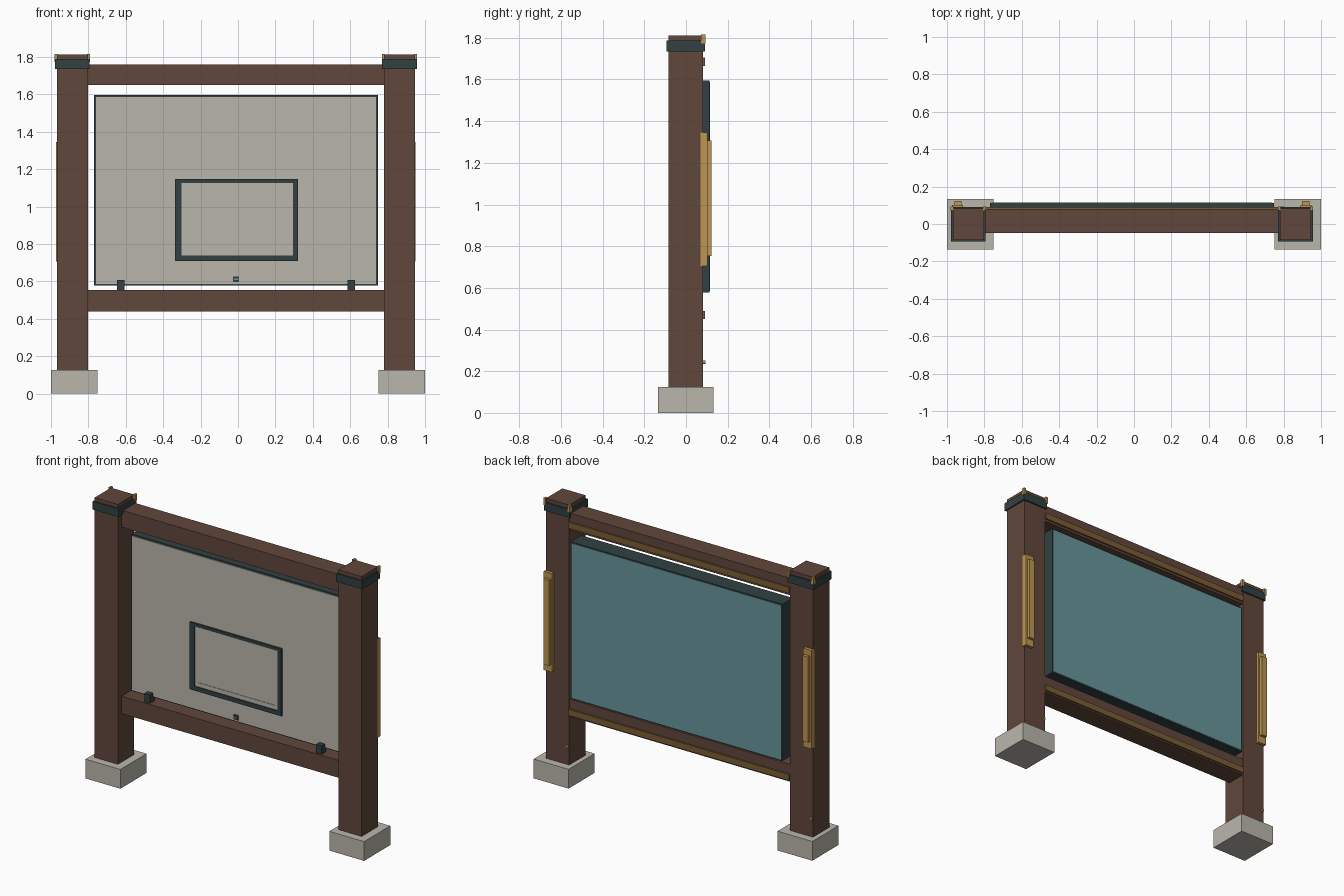
import bpy, math

if "Cube" in bpy.data.objects:
    bpy.data.objects.remove(bpy.data.objects["Cube"])


def material(name, r, g, b):
    lin = [((c / 255 + 0.055) / 1.055) ** 2.4 for c in (r, g, b)]
    m = bpy.data.materials.new(name)
    m.diffuse_color = (*lin, 1)
    m.use_nodes = True
    m.node_tree.nodes["Principled BSDF"].inputs["Base Color"].default_value = m.diffuse_color
    return m


BROWN = material("brown_wood", 97, 71, 60)
STONE = material("pale_stone", 186, 183, 171)
DARK = material("dark_metal", 49, 64, 66)
GOLD = material("brass", 190, 150, 82)
BRONZE = material("dull_bronze", 122, 93, 52)
TEAL = material("teal_glass", 104, 150, 156)


def box(name, x, y, z, mat):
    """Box from (min, max) ranges on each axis."""
    bpy.ops.mesh.primitive_cube_add(size=1)
    o = bpy.context.object
    o.name = name
    for v in o.data.vertices:
        v.co = [r[0] if c < 0 else r[1] for c, r in zip(v.co, (x, y, z))]
    o.data.materials.append(mat)
    return o


def frame(name, outer, inner, y, mat):
    """Rectangular frame; outer and inner are (x0, x1, z0, z1)."""
    loops = []
    for yy in y:
        for x0, x1, z0, z1 in (outer, inner):
            loops.append([(x0, yy, z0), (x1, yy, z0), (x1, yy, z1), (x0, yy, z1)])
    faces = []
    for i in range(4):
        j = (i + 1) % 4
        faces += [(i, j, 4 + j, 4 + i), (8 + j, 8 + i, 12 + i, 12 + j),
                  (j, i, 8 + i, 8 + j), (4 + i, 4 + j, 12 + j, 12 + i)]
    me = bpy.data.meshes.new(name)
    me.from_pydata([v for l in loops for v in l], [], faces)
    me.materials.append(mat)
    o = bpy.data.objects.new(name, me)
    bpy.context.collection.objects.link(o)
    return o


CX = -0.011  # the frame sits slightly off the footings

for side, s in (("left", -1), ("right", 1)):
    def span(a, b, c=CX):
        return sorted((c + s * a, c + s * b))

    # footing, post and collar
    box(side + "_footing", span(0.75, 1.0, 0), (-0.135, 0.133), (0, 0.125), STONE)
    box(side + "_post", span(0.792, 0.958), (-0.085, 0.082), (0.125, 1.812), BROWN)
    p = span(0.782, 0.967)
    box(side + "_collar", p, (-0.094, 0.091), (1.735, 1.788), DARK)
    # brass corner pieces at the back of the collar
    for n, x in (("a", p[0]), ("b", p[1])):
        box(f"{side}_corner_{n}", (x - 0.002, x + 0.013) if n == "a" else (x - 0.013, x + 0.002),
            (0.072, 0.094), (1.772, 1.816), GOLD)
    # back handle: plate and bar
    box(side + "_handle_plate", span(0.902, 0.961), (0.07, 0.102), (0.705, 1.345), GOLD)
    box(side + "_handle_bar", span(0.91, 0.95), (0.102, 0.122), (0.752, 1.307), GOLD)
    # small pin low on the back
    bpy.ops.mesh.primitive_cylinder_add(vertices=12, radius=0.009, depth=0.02,
                                        location=(CX + s * 0.875 - 0.07, 0.083, 0.243),
                                        rotation=(math.pi / 2, 0, 0))
    bpy.context.object.name = side + "_pin"
    bpy.context.object.data.materials.append(GOLD)
    # clip holding the board
    box(side + "_clip", span(0.597, 0.636), (-0.035, 0.01), (0.55, 0.608), DARK)

# cross beams with bronze strips on the back
for n, z, zs in (("top", (1.65, 1.76), (1.665, 1.705)), ("bottom", (0.44, 0.553), (0.45, 0.49))):
    box(n + "_beam", (-0.803, 0.781), (-0.047, 0.08), z, BROWN)
    box(n + "_strip", (-0.803, 0.781), (0.079, 0.09), zs, BRONZE)

# display casing: dark body, pale front board, teal back glass
box("casing", (-0.77, 0.748), (0.005, 0.113), (0.577, 1.595), DARK)
box("front_board", (-0.76, 0.738), (-0.001, 0.01), (0.586, 1.586), STONE)
box("back_glass", (-0.762, 0.74), (0.11, 0.115), (0.585, 1.587), TEAL)

# service hatch on the front board
frame("hatch_frame", (-0.338, 0.32, 0.71, 1.146), (-0.303, 0.295, 0.738, 1.127), (-0.014, 0.0), DARK)
frame("hatch_border", (-0.303, 0.295, 0.738, 1.127), (-0.283, 0.27, 0.765, 1.095), (-0.008, 0.0), STONE)
box("hatch_panel", (-0.283, 0.27), (-0.005, 0.0), (0.765, 1.095), STONE)

# small latch under the hatch
box("latch", (-0.026, 0.006), (-0.009, 0.0), (0.597, 0.626), DARK)
box("latch_stripe", (-0.022, 0.002), (-0.012, -0.008), (0.608, 0.615), TEAL)
